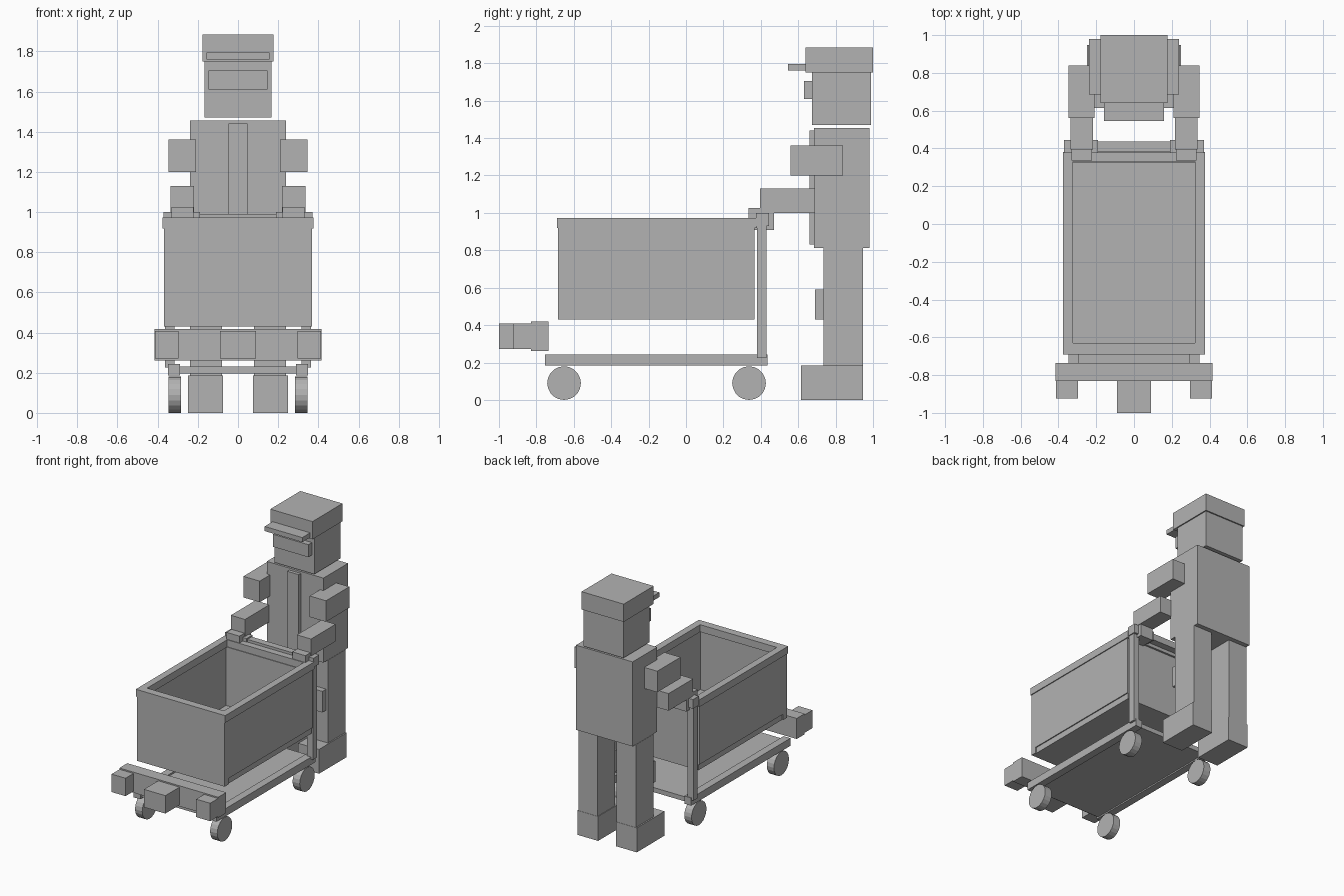
import bpy
import math

gray = bpy.data.materials.new("plain gray")
gray.diffuse_color = (0.45, 0.45, 0.45, 1)


def box(name, x, y, z):
    """Box from (min, max) ranges."""
    bpy.ops.mesh.primitive_cube_add(size=1)
    ob = bpy.context.object
    ob.name = name
    for v in ob.data.vertices:
        v.co = [r[0] if c < 0 else r[1] for c, r in zip(v.co, (x, y, z))]
    ob.data.materials.append(gray)
    return ob


def pair(name, x, y, z):
    """The same box on the right and left."""
    box(name + "_right", x, y, z)
    box(name + "_left", (-x[1], -x[0]), y, z)


def wide(name, half, y, z):
    """Box centred on x = 0."""
    box(name, (-half, half), y, z)


# Head and cap
wide("cap", 0.177, (0.64, 1.0), (1.75, 1.885))
wide("cap_brim", 0.158, (0.545, 0.66), (1.76, 1.795))
wide("head", 0.168, (0.675, 0.99), (1.47, 1.75))
wide("face_band", 0.148, (0.632, 0.675), (1.61, 1.705))

# Body
wide("torso", 0.238, (0.685, 0.98), (0.813, 1.455))
wide("shirt_front", 0.048, (0.66, 0.685), (0.83, 1.44))

# Arms and hands
pair("upper_arm", (0.21, 0.347), (0.56, 0.84), (1.20, 1.36))
pair("forearm", (0.218, 0.337), (0.395, 0.69), (1.0, 1.13))
pair("hand", (0.222, 0.332), (0.335, 0.47), (0.908, 1.025))

# Legs
pair("leg", (0.08, 0.24), (0.735, 0.945), (0.185, 0.813))
pair("knee_pad", (0.095, 0.225), (0.69, 0.735), (0.43, 0.59))
pair("shoe", (0.075, 0.25), (0.615, 0.947), (0.0, 0.185))

# Basket: floor, four walls and rim
wide("basket_floor", 0.36, (-0.685, 0.365), (0.43, 0.475))
pair("basket_side", (0.328, 0.368), (-0.685, 0.365), (0.475, 0.92))
wide("basket_front", 0.368, (-0.685, -0.64), (0.43, 0.92))
wide("basket_back", 0.36, (0.325, 0.365), (0.475, 0.92))
pair("rim_side", (0.322, 0.375), (-0.69, 0.38), (0.918, 0.973))
wide("rim_front", 0.322, (-0.69, -0.63), (0.918, 0.973))
wide("rim_back", 0.322, (0.33, 0.38), (0.918, 0.973))

# Push handle
pair("handle_post", (0.315, 0.363), (0.38, 0.43), (0.225, 0.99))
pair("handle_grip", (0.19, 0.37), (0.375, 0.445), (0.93, 1.0))
wide("handle_bar", 0.19, (0.385, 0.437), (0.94, 0.99))

# Undercarriage
wide("deck", 0.29, (-0.74, 0.42), (0.195, 0.23))
pair("rail", (0.29, 0.348), (-0.755, 0.435), (0.185, 0.243))

# Bumper with three blocks
wide("bumper", 0.415, (-0.83, -0.735), (0.262, 0.418))
pair("bumper_block", (0.297, 0.414), (-0.925, -0.83), (0.272, 0.408))
wide("bumper_block_middle", 0.09, (-1.0, -0.83), (0.272, 0.408))

# Wheels
for side, sx in (("right", 1), ("left", -1)):
    for end, y in (("front", -0.652), ("back", 0.337)):
        bpy.ops.mesh.primitive_cylinder_add(
            vertices=20, radius=0.09, depth=0.06,
            location=(sx * 0.315, y, 0.09), rotation=(0, math.pi / 2, 0))
        wheel = bpy.context.object
        wheel.name = f"wheel_{end}_{side}"
        wheel.data.materials.append(gray)
